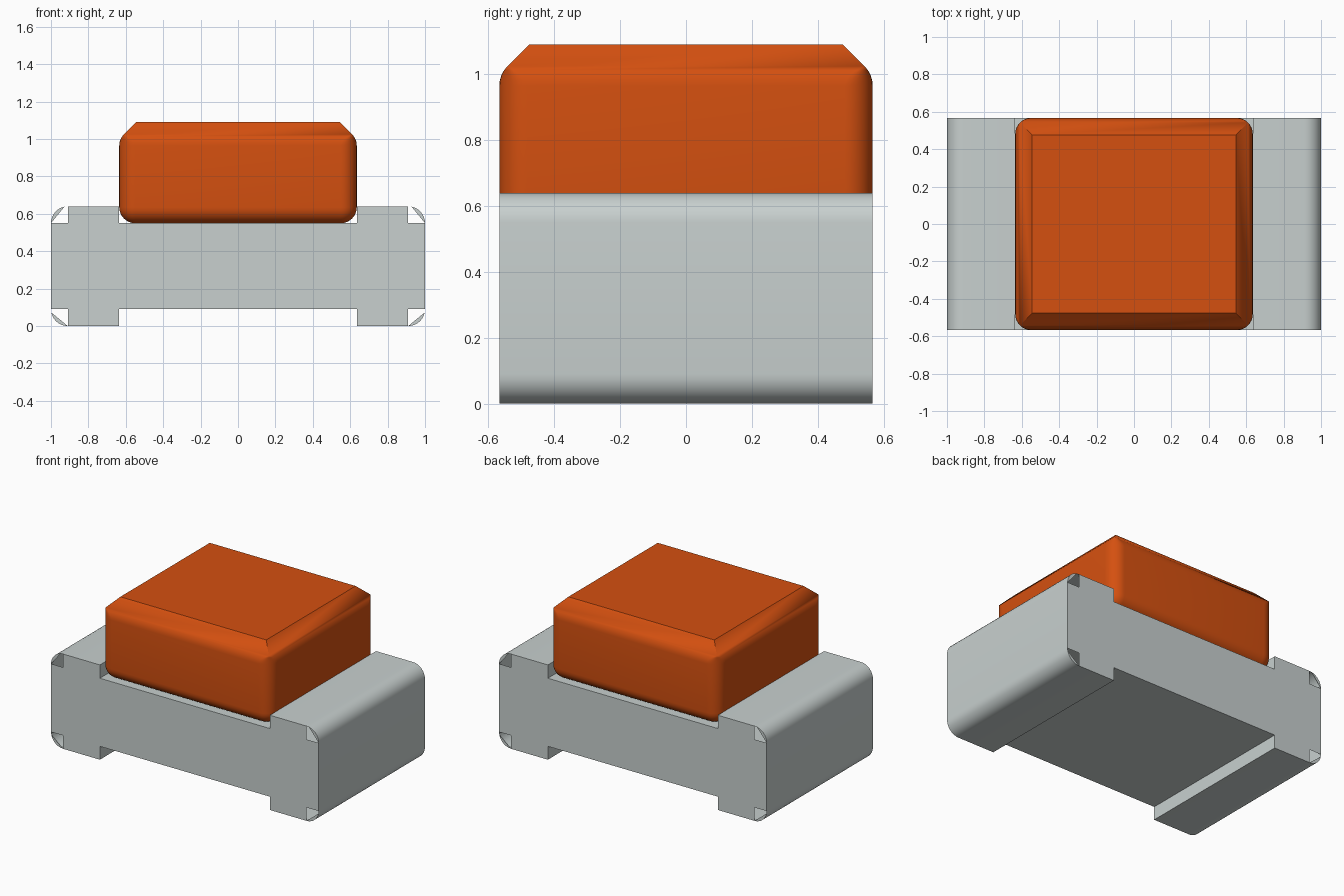
import bpy, bmesh, math

cube = bpy.data.objects.get("Cube")
if cube:
    bpy.data.objects.remove(cube, do_unlink=True)


def material(name, rgb):
    m = bpy.data.materials.new(name)
    m.use_nodes = True
    m.diffuse_color = (*rgb, 1)
    m.node_tree.nodes["Principled BSDF"].inputs["Base Color"].default_value = (*rgb, 1)
    return m


def finish(name, bm, mat):
    mesh = bpy.data.meshes.new(name)
    bm.to_mesh(mesh)
    bm.free()
    mesh.materials.append(mat)
    ob = bpy.data.objects.new(name, mesh)
    bpy.context.collection.objects.link(ob)
    bpy.ops.object.select_all(action="DESELECT")
    ob.select_set(True)
    bpy.context.view_layer.objects.active = ob
    bpy.ops.object.shade_smooth_by_angle(angle=math.radians(30))
    return ob


def arc(cx, cy, r, start, n):
    """Quarter circle, counter-clockwise from a start angle in degrees."""
    angles = [math.radians(start + 90 * i / n) for i in range(n + 1)]
    return [(cx + r * math.cos(a), cy + r * math.sin(a)) for a in angles]


grey = material("Light grey", (0.578, 0.631, 0.623))
orange = material("Orange", (0.66, 0.08, 0.005))

DEPTH = 0.567       # half depth along y
R = 0.09            # rounding of the base
SEG = 8

# Base: extruded profile with raised end terminals and open corner notches
low_arc = arc(1 - R, R, R, -90, SEG)
high_arc = arc(1 - R, 0.64 - R, R, 0, SEG)
right = [(0.635, R), (0.635, 0)] + low_arc + high_arc + [(0.635, 0.64), (0.635, 0.55)]
cap_right = (right[:2] + [low_arc[0], (1 - R, R), low_arc[-1],
             high_arc[0], (1 - R, 0.64 - R), high_arc[-1]] + right[-2:])


def mirror(points):
    return [(-x, z) for x, z in reversed(points)]


outline = right + mirror(right)
cap = cap_right + mirror(cap_right)
# Thin crescents of the end faces left along each rounded corner
slivers = [low_arc[:-1], high_arc[:-1], mirror(low_arc[:-1]), mirror(high_arc[:-1])]

bm = bmesh.new()
front = [bm.verts.new((x, -DEPTH, z)) for x, z in outline]
back = [bm.verts.new((x, DEPTH, z)) for x, z in outline]
for i in range(len(outline)):
    j = (i + 1) % len(outline)
    bm.faces.new((front[j], front[i], back[i], back[j]))
for polygon in [cap] + slivers:
    bm.faces.new([bm.verts.new((x, -DEPTH, z)) for x, z in polygon])
    bm.faces.new([bm.verts.new((x, DEPTH, z)) for x, z in reversed(polygon)])
bmesh.ops.remove_doubles(bm, verts=bm.verts, dist=1e-5)
finish("base", bm, grey)

# Lens: stacked rounded rectangles, each (height, inset, corner radius)
Q = 0.085
LX, LY = 0.635, DEPTH
K = 1 - math.cos(math.radians(45))
rings = []
for i in range(SEG + 1):            # rounded bottom edge
    t = math.radians(90 * i / SEG)
    d = Q * (1 - math.sin(t))
    rings.append((0.55 + Q * (1 - math.cos(t)), d, Q - d))
for i in range(SEG // 2 + 1):       # shoulder, running into mitred corners
    t = math.radians(45 * i / (SEG // 2))
    d = Q * (1 - math.cos(t))
    rings.append((0.965 + Q * math.sin(t), d, max(0, (Q * K - d) / K)))
rings.append((1.09, 0.09, 0))       # flat top above the chamfer

bm = bmesh.new()
loops = []
for z, d, r in rings:
    x, y = LX - d - r, LY - d - r
    pts = (arc(x, y, r, 0, SEG) + arc(-x, y, r, 90, SEG)
           + arc(-x, -y, r, 180, SEG) + arc(x, -y, r, 270, SEG))
    loops.append([bm.verts.new((px, py, z)) for px, py in pts])
for a, b in zip(loops, loops[1:]):
    for i in range(len(a)):
        j = (i + 1) % len(a)
        bm.faces.new((a[i], a[j], b[j], b[i]))
bm.faces.new(list(reversed(loops[0])))
bm.faces.new(loops[-1])
bmesh.ops.remove_doubles(bm, verts=bm.verts, dist=1e-5)
bmesh.ops.recalc_face_normals(bm, faces=bm.faces)
finish("lens", bm, orange)
